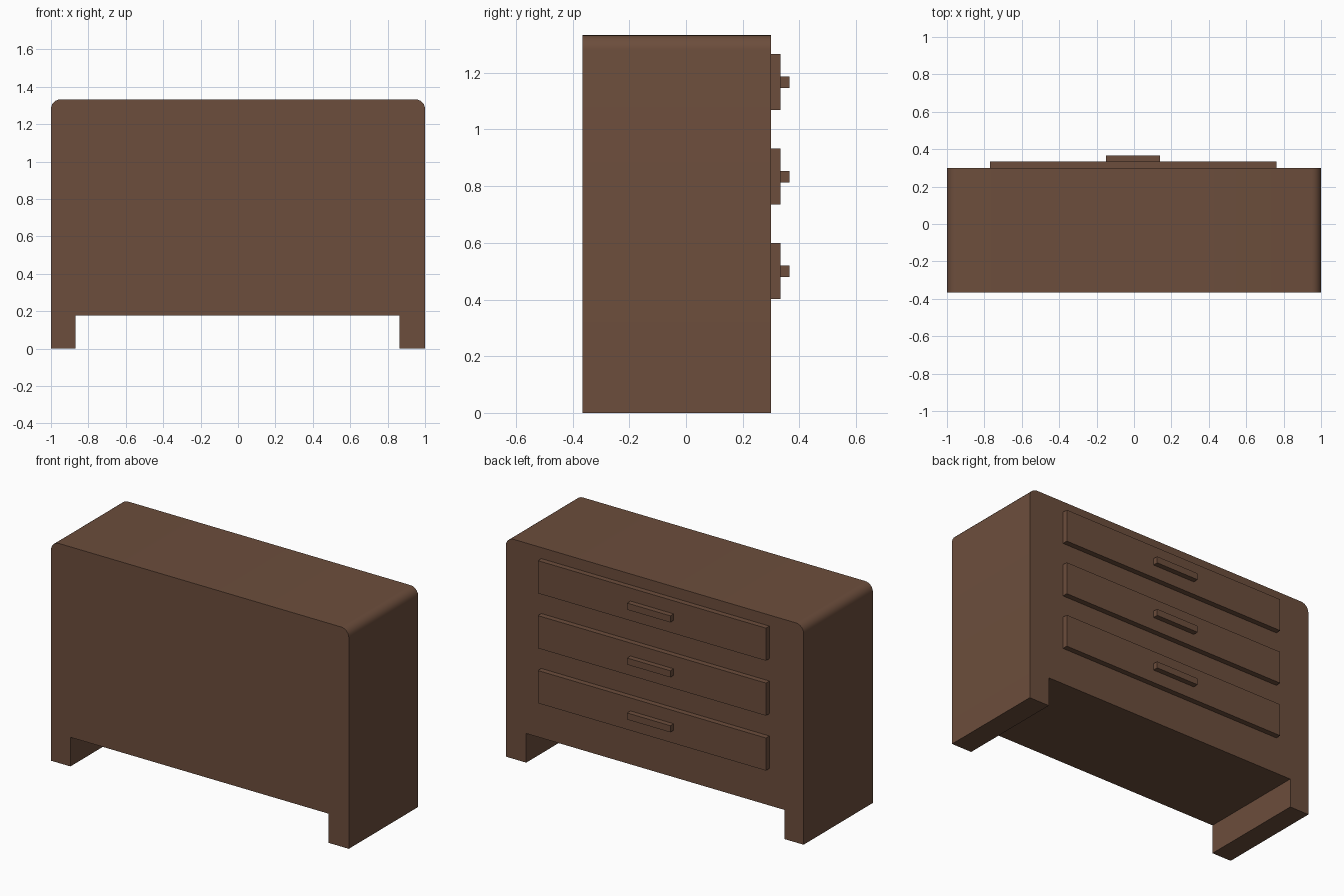
import bpy, bmesh, math

if "Cube" in bpy.data.objects:
    bpy.data.objects.remove(bpy.data.objects["Cube"])

wood = bpy.data.materials.new("brown_wood")
wood.diffuse_color = (0.15, 0.075, 0.045, 1)
wood.use_nodes = True
wood.node_tree.nodes["Principled BSDF"].inputs["Base Color"].default_value = wood.diffuse_color

FRONT, BACK = 0.30, -0.365   # drawer face and plain face of the cabinet


def add_object(name, bm):
    bmesh.ops.recalc_face_normals(bm, faces=bm.faces)
    mesh = bpy.data.meshes.new(name)
    bm.to_mesh(mesh)
    bm.free()
    mesh.materials.append(wood)
    obj = bpy.data.objects.new(name, mesh)
    bpy.context.collection.objects.link(obj)
    return obj


def extrude_profile(name, points, y0, y1):
    bm = bmesh.new()
    face = bm.faces.new([bm.verts.new((x, y0, z)) for x, z in points])
    new = bmesh.ops.extrude_face_region(bm, geom=[face], use_keep_orig=True)["geom"]
    bmesh.ops.translate(bm, vec=(0, y1 - y0, 0),
                        verts=[v for v in new if isinstance(v, bmesh.types.BMVert)])
    return add_object(name, bm)


def box(name, x0, x1, y0, y1, z0, z1):
    return extrude_profile(name, [(x0, z0), (x1, z0), (x1, z1), (x0, z1)], y0, y1)


def arc(cx, cz, r, start, steps=6):
    angles = [math.radians(start + 90 * i / steps) for i in range(steps + 1)]
    return [(cx + r * math.cos(a), cz + r * math.sin(a)) for a in angles]


# Cabinet: one profile with rounded top corners and two slab legs
top, r, under = 1.333, 0.052, 0.177
profile = [(-1, 0), (-0.87, 0), (-0.87, under), (0.863, under), (0.863, 0), (1, 0)]
profile += arc(1 - r, top - r, r, 0) + arc(-1 + r, top - r, r, 90)
cabinet = extrude_profile("cabinet", profile, BACK, FRONT)
bpy.context.view_layer.objects.active = cabinet
cabinet.select_set(True)
bpy.ops.object.shade_smooth_by_angle(angle=math.radians(30))

# Three drawer fronts, each with a bar handle
for i in range(3):
    z = 0.50 + i * 0.3335
    box(f"drawer_front_{i + 1}", -0.77, 0.762, FRONT, 0.333, z - 0.099, z + 0.099)
    box(f"drawer_handle_{i + 1}", -0.15, 0.14, 0.333, 0.365, z - 0.02, z + 0.02)
